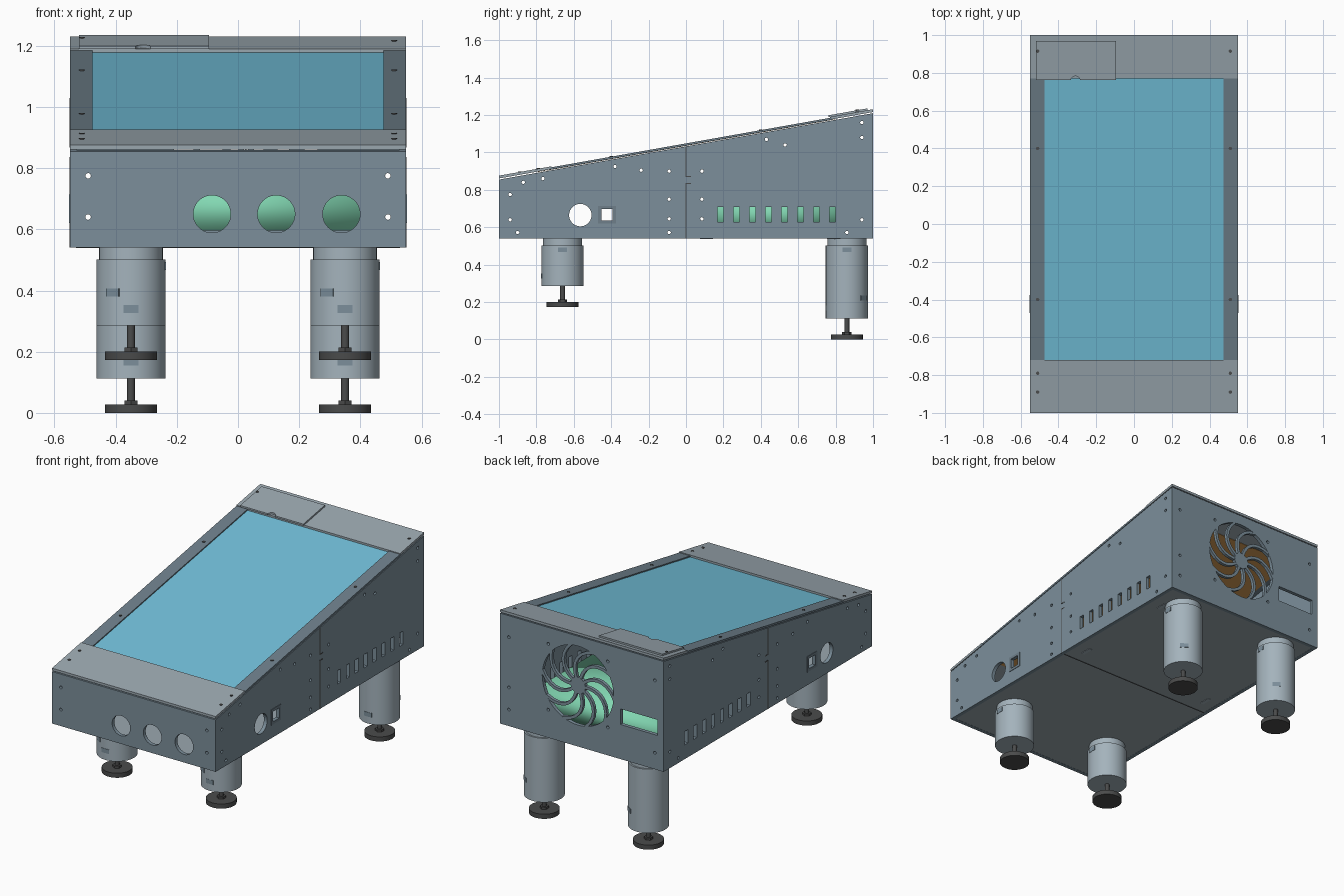
import bpy, bmesh, math
from mathutils import Matrix, Vector

if "Cube" in bpy.data.objects:
    bpy.data.objects.remove(bpy.data.objects["Cube"])


def material(name, r, g, b):
    m = bpy.data.materials.new(name)
    lin = lambda c: ((c / 255 + 0.055) / 1.055) ** 2.4
    m.diffuse_color = (lin(r), lin(g), lin(b), 1)
    m.use_nodes = True
    m.node_tree.nodes["Principled BSDF"].inputs["Base Color"].default_value = m.diffuse_color
    return m


BODY = material("slate_body", 124, 143, 155)
PANEL = material("light_grey_panel", 154, 167, 175)
RAIL = material("dark_slate_rail", 110, 127, 138)
SCREEN = material("blue_screen", 114, 192, 218)
LEG = material("pale_leg_grey", 164, 179, 188)
BLACK = material("rubber_black", 74, 75, 75)
GREEN = material("mint_green", 130, 215, 178)
TAN = material("wood_tan", 205, 150, 82)

slope = lambda y: 1.0325 + 0.1775 * y


def finish(name, bm, mat, smooth=False):
    bmesh.ops.recalc_face_normals(bm, faces=bm.faces)
    me = bpy.data.meshes.new(name)
    bm.to_mesh(me)
    bm.free()
    ob = bpy.data.objects.new(name, me)
    bpy.context.collection.objects.link(ob)
    if mat:
        me.materials.append(mat)
    if smooth:
        bpy.context.view_layer.objects.active = ob
        bpy.ops.object.select_all(action='DESELECT')
        ob.select_set(True)
        bpy.ops.object.shade_smooth_by_angle(angle=math.radians(35))
    return ob


def add_box(bm, x0, x1, y0, y1, z0, z1, sloped=False):
    vs = bmesh.ops.create_cube(bm, size=1)["verts"]
    for v in vs:
        y = y1 if v.co.y > 0 else y0
        z = z1 if v.co.z > 0 else z0
        v.co = (x1 if v.co.x > 0 else x0, y, z + (slope(y) if sloped else 0))


def add_cyl(bm, c, r, h, axis='Z', seg=40):
    rot = {'X': Matrix.Rotation(math.pi / 2, 4, 'Y'),
           'Y': Matrix.Rotation(math.pi / 2, 4, 'X'), 'Z': Matrix()}[axis]
    bmesh.ops.create_cone(bm, cap_ends=True, segments=seg, radius1=r, radius2=r,
                          depth=h, matrix=Matrix.Translation(c) @ rot)


def box(name, mat, *dims, sloped=False):
    bm = bmesh.new()
    add_box(bm, *dims, sloped=sloped)
    return finish(name, bm, mat)


def cut(ob, bm):
    cutter = finish("cutter", bm, None)
    cutter.hide_render = True
    mod = ob.modifiers.new("cut", 'BOOLEAN')
    mod.operation, mod.solver, mod.object = 'DIFFERENCE', 'EXACT', cutter
    bpy.context.view_layer.objects.active = ob
    bpy.ops.object.modifier_apply(modifier="cut")
    bpy.data.objects.remove(cutter)


# Wedge shaped cabinet walls, hollowed from top to bottom
bm = bmesh.new()
add_box(bm, -0.55, 0.55, -1, 1, 0.54, 2)
for v in bm.verts:
    if v.co.z > 1.5:
        v.co.z = slope(v.co.y)
cabinet = finish("cabinet_walls", bm, BODY)
bm = bmesh.new()
add_box(bm, -0.528, 0.528, -0.978, 0.978, 0.3, 2)
cut(cabinet, bm)

# Openings: front buttons, side ports and vents, rear fan and socket
FX, FZ, FR = 0.026, 0.91, 0.24
bm = bmesh.new()
for x in (-0.085, 0.125, 0.338):
    add_cyl(bm, (x, -1, 0.65), 0.061, 0.2, 'Y')
for s in (-1, 1):
    add_cyl(bm, (s * 0.54, -0.565, 0.665), 0.06, 0.1, 'X')
    add_box(bm, s * 0.54 - 0.05, s * 0.54 + 0.05, -0.455, -0.39, 0.634, 0.70)
    for i in range(8):
        y = 0.184 + 0.0855 * i
        add_box(bm, s * 0.54 - 0.05, s * 0.54 + 0.05, y - 0.016, y + 0.016, 0.627, 0.708)
    for y, z in ((-0.94, 0.64), (-0.94, 0.775), (-0.87, 0.84), (-0.765, 0.86), (-0.9, 0.572),
                 (-0.09, 0.572), (-0.09, 0.645), (-0.09, 0.75), (-0.09, 0.90), (0.085, 0.645),
                 (0.085, 0.75), (0.085, 0.90), (0.53, 1.04), (0.94, 1.16), (0.94, 1.08),
                 (0.94, 0.64), (0.86, 0.572), (-0.24, 0.905), (-0.38, 0.925), (0.43, 1.07)):
        add_cyl(bm, (s * 0.54, y, z), 0.009, 0.1, 'X', 12)
    for y, heights in ((-1, (0.64, 0.775)), (1, (0.64, 0.775, 1.08))):
        for z in heights:
            add_cyl(bm, (s * 0.49, y, z), 0.009, 0.2, 'Y', 12)
for dx in (-0.2, 0.2):
    for dz in (-0.2, 0.2):
        add_cyl(bm, (FX + dx, 1, FZ + dz), 0.009, 0.2, 'Y', 12)
add_cyl(bm, (FX, 1, FZ), FR, 0.2, 'Y', 64)
add_box(bm, -0.51, -0.26, 0.9, 1.1, 0.75, 0.845)
cut(cabinet, bm)

# Rear fan grille with curved spokes around a hub
bm = bmesh.new()
add_cyl(bm, (FX, 0.989, FZ), 0.05, 0.022, 'Y', 32)
for k in range(10):
    rows = []
    for i in range(9):
        t = i / 8
        r, a = 0.04 + 0.206 * t, k * math.tau / 10 + 0.75 * t * t
        c = Vector((math.cos(a), 0, math.sin(a)))
        n = Vector((-c.z, 0, c.x)) - c * 0.9 * t
        n = n.normalized() * 0.009
        p = Vector((FX, 0, FZ)) + c * r
        rows.append([bm.verts.new(p + n * s + Vector((0, y, 0)))
                     for s, y in ((-1, 0.98), (1, 0.98), (1, 0.999), (-1, 0.999))])
    for a, b in zip(rows, rows[1:]):
        for j in range(4):
            bm.faces.new((a[j], a[(j + 1) % 4], b[(j + 1) % 4], b[j]))
    bm.faces.new(rows[0])
    bm.faces.new(rows[-1])
finish("fan_grille", bm, BODY)

# Floor, with seam and small slots beneath
box("floor", PANEL, -0.535, 0.535, -0.985, 0.985, 0.541, 0.56)
box("floor_seam", BLACK, -0.53, 0.53, -0.002, 0.002, 0.539, 0.543)
bm = bmesh.new()
for x in (-0.45, 0.45):
    for y in (0.11, 0.79):
        add_box(bm, x - 0.011, x + 0.011, y - 0.035, y + 0.035, 0.5385, 0.543)
finish("floor_slots", bm, LEG)

# Side seams with a jog, and port frames
bm = bmesh.new()
frames = bmesh.new()
for s in (-1, 1):
    xs = sorted((s * 0.545, s * 0.551))
    for y0, y1, z0, z1 in ((-0.003, 0.003, 0.54, 0.835), (-0.003, 0.003, 0.87, 1.03),
                           (-0.003, 0.028, 0.831, 0.837), (-0.003, 0.028, 0.868, 0.874)):
        add_box(bm, *xs, y0, y1, z0, z1)
    xs = sorted((s * 0.546, s * 0.553))
    for y0, y1, z0, z1 in ((-0.47, -0.452, 0.62, 0.714), (-0.393, -0.375, 0.62, 0.714),
                           (-0.452, -0.393, 0.62, 0.636), (-0.452, -0.393, 0.698, 0.714)):
        add_box(frames, *xs, y0, y1, z0, z1)
finish("side_seams", bm, BLACK)
finish("port_frames", frames, RAIL)

# Internal case, softly shaded
inner = box("internal_case", GREEN, -0.41, 0.41, 0.1, 0.86, 0.597, 0.735)
for p in inner.data.polygons:
    p.use_smooth = True

# Sloping top: backing board, screen, rails and cover panels
box("screen_backing", TAN, -0.5, 0.5, -0.8, 0.8, 0.003, 0.005, sloped=True)
box("screen", SCREEN, -0.48, 0.48, -0.73, 0.78, 0.005, 0.009, sloped=True)
for side, s in (("left", -1), ("right", 1)):
    box(side + "_rail", RAIL, *sorted((s * 0.475, s * 0.55)), -0.73, 0.78, 0.004, 0.016, sloped=True)
box("front_cover", PANEL, -0.55, 0.55, -1, -0.72, 0.006, 0.021, sloped=True)
box("back_cover", PANEL, -0.55, 0.55, 0.77, 1, 0.006, 0.021, sloped=True)
lid = box("access_lid", PANEL, -0.52, -0.095, 0.763, 0.97, 0.021, 0.031, sloped=True)
bm = bmesh.new()
add_cyl(bm, (-0.31, 0.758, 1.19), 0.025, 0.2)
cut(lid, bm)
bm = bmesh.new()
for s in (-1, 1):
    for y, o in ((-0.89, 0.021), (-0.79, 0.021), (-0.4, 0.016), (0.4, 0.016), (0.915, 0.021)):
        if s < 0 and y > 0.9:
            o = 0.031
        add_cyl(bm, (s * 0.51, y, slope(y) + o), 0.009, 0.005, seg=12)
finish("top_screws", bm, BLACK)

# Legs with adjustable feet
for side, x in (("left", -0.35), ("right", 0.35)):
    for end, y, low, foot in (("front", -0.66, 0.285, 0.173), ("back", 0.86, 0.113, 0.0)):
        name = side + "_" + end
        bm = bmesh.new()
        add_cyl(bm, (x, y, (low + 0.502) / 2), 0.113, 0.502 - low, seg=48)
        add_cyl(bm, (x, y, 0.521), 0.104, 0.042, seg=48)
        finish(name + "_leg", bm, LEG, True)
        bm = bmesh.new()
        swing = -122 if end == "front" else 53
        for deg, z in ((-90, low + 0.055), (swing, low + 0.108), (0, 0.48)):
            m = (Matrix.Translation((x, y, z)) @ Matrix.Rotation(math.radians(deg), 4, 'Z')
                 @ Matrix.Translation((0.109, 0, 0)) @ Matrix.Diagonal((0.01, 0.048, 0.026, 1)))
            bmesh.ops.create_cube(bm, size=1, matrix=m)
        finish(name + "_leg_slots", bm, BODY)
        bm = bmesh.new()
        add_cyl(bm, (x, y, foot + 0.014), 0.085, 0.028)
        add_cyl(bm, (x, y, foot + 0.034), 0.025, 0.014, seg=6)
        add_cyl(bm, (x, y, (foot + low) / 2 + 0.02), 0.013, low - foot - 0.03, seg=20)
        finish(name + "_foot", bm, BLACK, True)
